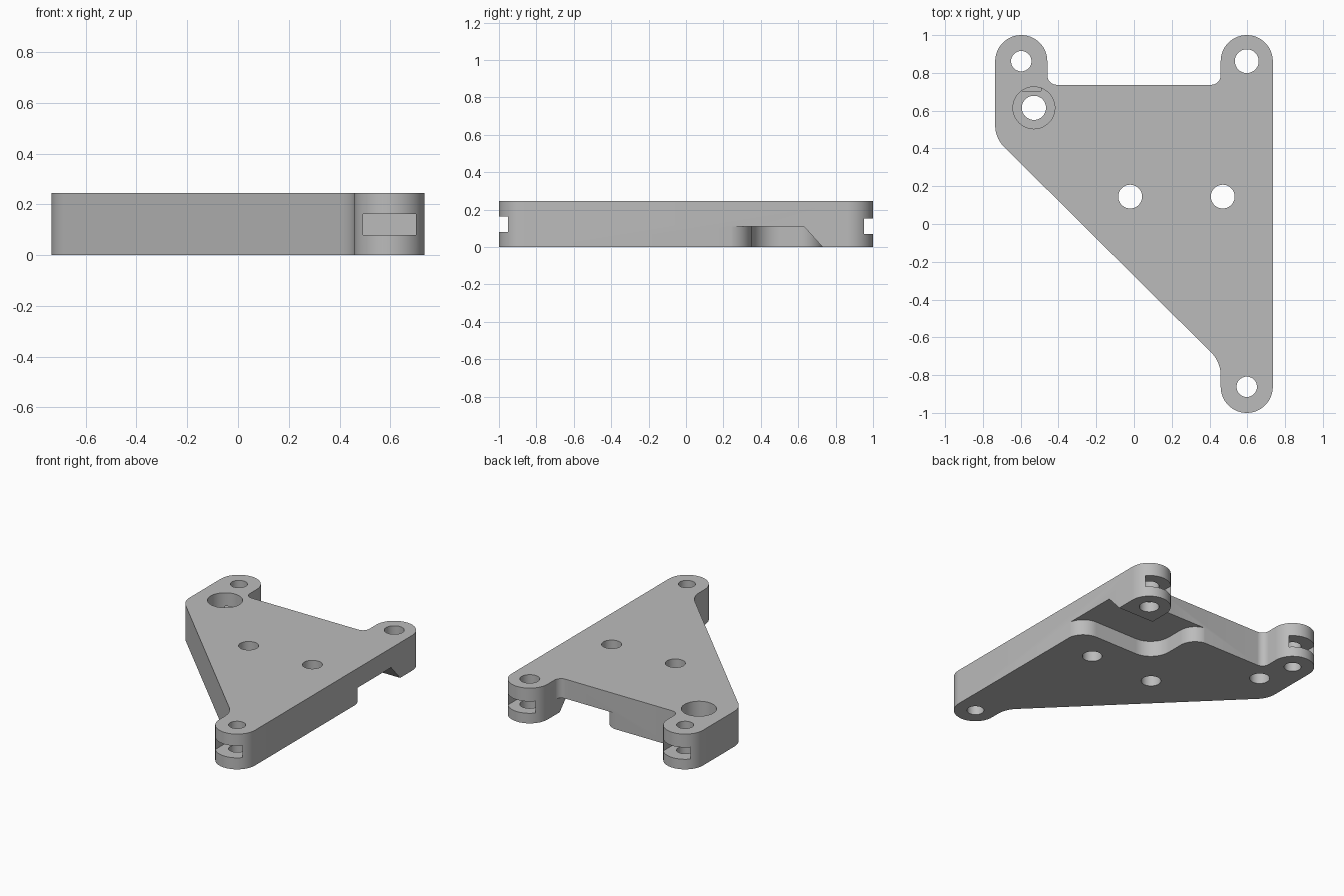
import bpy, bmesh, math
from mathutils import Vector, Matrix

cube = bpy.data.objects.get("Cube")
if cube:
    bpy.data.objects.remove(cube, do_unlink=True)

grey = bpy.data.materials.new("plain_grey")
grey.use_nodes = True
COLOUR = (0.5, 0.5, 0.5, 1)
grey.diffuse_color = COLOUR
grey.node_tree.nodes["Principled BSDF"].inputs["Base Color"].default_value = COLOUR

TOP = 0.245      # plate thickness
LUG_X, LUG_Y, LUG_R = 0.597, 0.862, 0.138
EDGE, INNER = LUG_X + LUG_R, LUG_X - LUG_R


def rounded(corners, steps=14):
    """Outline from (x, y, radius) corners, each rounded by its radius."""
    out = []
    for i, (x, y, r) in enumerate(corners):
        p = Vector((x, y))
        if r == 0:
            out.append(p)
            continue
        a = (Vector(corners[i - 1][:2]) - p).normalized()
        b = (Vector(corners[(i + 1) % len(corners)][:2]) - p).normalized()
        half = a.angle(b) / 2
        centre = p + (a + b).normalized() * (r / math.sin(half))
        start = p + a * (r / math.tan(half)) - centre
        end = p + b * (r / math.tan(half)) - centre
        sweep = math.atan2(start.x * end.y - start.y * end.x, start.dot(end))
        for k in range(steps + 1):
            out.append(centre + Matrix.Rotation(sweep * k / steps, 2) @ start)
    return out


def prism(name, outline, low, high, axis="Z"):
    """Extrude a 2D outline along Z, or a (y, z) outline along X."""
    def place(p, h):
        return (p[0], p[1], h) if axis == "Z" else (h, p[0], p[1])
    bm = bmesh.new()
    base = bm.faces.new([bm.verts.new(place(p, low)) for p in outline])
    grown = bmesh.ops.extrude_face_region(bm, geom=[base])
    shift = Vector(place((0, 0), high - low))
    bmesh.ops.translate(bm, vec=shift,
                        verts=[v for v in grown["geom"] if isinstance(v, bmesh.types.BMVert)])
    bmesh.ops.remove_doubles(bm, verts=bm.verts, dist=0.0005)
    bmesh.ops.recalc_face_normals(bm, faces=bm.faces)
    mesh = bpy.data.meshes.new(name)
    bm.to_mesh(mesh)
    bm.free()
    mesh.materials.append(grey)
    ob = bpy.data.objects.new(name, mesh)
    bpy.context.collection.objects.link(ob)
    return ob


def box(name, x, y, z):
    return prism(name, [(x[0], y[0]), (x[1], y[0]), (x[1], y[1]), (x[0], y[1])], *z)


def cylinder(name, x, y, r, low, high, sides=48):
    ring = [(x + r * math.cos(math.tau * k / sides), y + r * math.sin(math.tau * k / sides))
            for k in range(sides)]
    return prism(name, ring, low, high)


def cut(target, cutter):
    cutter.hide_render = True
    mod = target.modifiers.new(cutter.name, "BOOLEAN")
    mod.operation, mod.solver, mod.object = "DIFFERENCE", "EXACT", cutter
    bpy.context.view_layer.objects.active = target
    bpy.ops.object.modifier_apply(modifier=mod.name)
    bpy.data.objects.remove(cutter, do_unlink=True)


# Triangular plate with three rounded lugs
plate = prism("bracket_plate", rounded([
    (INNER, -1, LUG_R), (EDGE, -1, LUG_R),
    (EDGE, 1, LUG_R), (INNER, 1, LUG_R),
    (INNER, 0.737, 0.05), (-INNER, 0.737, 0.05),
    (-INNER, 1, LUG_R), (-EDGE, 1, LUG_R),
    (-EDGE, 0.455, 0.16), (INNER, -0.73, 0.17)]), 0, TOP)

# Underside pocket with a wavy wall, open to the side and back
pocket = rounded([
    (0.9, 0.15, 0), (0.737, 0.15, 0), (0.737, 0.35, 0.13), (0.13, 0.35, 0.15),
    (0.13, 0.739, 0.12), (-0.05, 0.739, 0), (-0.05, 0.9, 0),
    (INNER, 0.9, 0), (INNER, 0.63, 0), (0.9, 0.63, 0)])
cut(plate, prism("pocket", pocket, -0.05, 0.11))

# Sloped end of the pocket under the lug
cut(plate, prism("pocket_slope", [(0.5, 0.11), (0.63, 0.11), (0.73, 0), (0.78, -0.055), (0.5, -0.055)],
                 INNER, 0.9, axis="X"))

# Slots in the lug ends
for name, x, y, z in (("front_slot", LUG_X, (-1.1, -0.705), (0.08, 0.163)),
                      ("back_left_slot", LUG_X, (0.705, 1.1), (0.07, 0.152)),
                      ("back_right_slot", -LUG_X, (0.705, 1.1), (0.07, 0.152))):
    cut(plate, box(name, (x - 0.105, x + 0.105), y, z))

# Counterbore, then all through holes
cut(plate, cylinder("counterbore", -0.53, 0.615, 0.111, 0.11, 0.4))
for x, y, r in ((LUG_X, -LUG_Y, 0.054), (LUG_X, LUG_Y, 0.063), (-LUG_X, LUG_Y, 0.054),
                (-0.53, 0.615, 0.064), (-0.02, 0.145, 0.063), (0.47, 0.145, 0.063)):
    cut(plate, cylinder("hole", x, y, r, -0.1, 0.4))

bpy.ops.object.select_all(action="DESELECT")
plate.select_set(True)
bpy.context.view_layer.objects.active = plate
bpy.ops.object.shade_smooth_by_angle(angle=math.radians(30))
